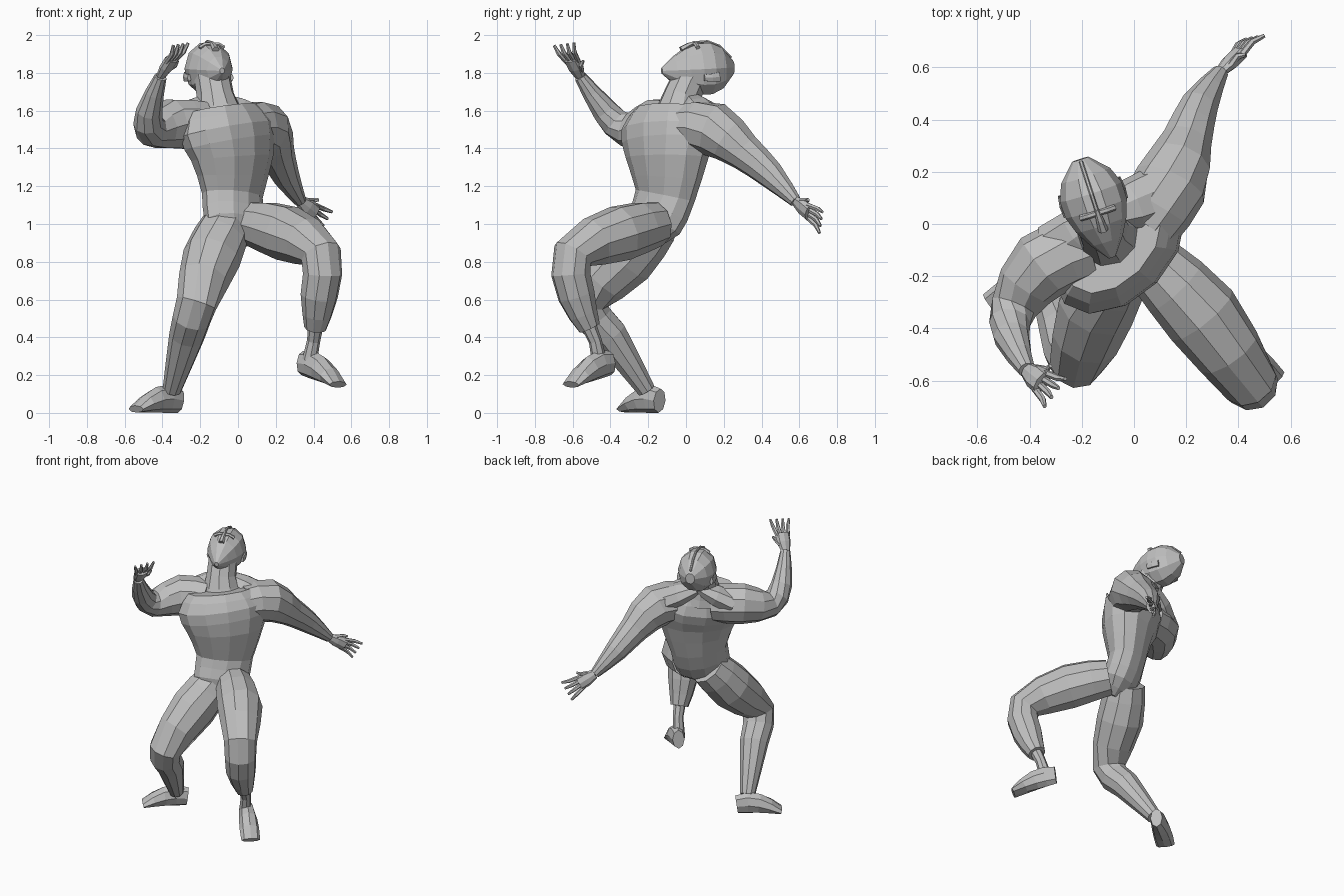
import bpy, bmesh, math
from mathutils import Vector

cube = bpy.data.objects.get("Cube")
if cube:
    bpy.data.objects.remove(cube, do_unlink=True)

tone = 0.52
grey = bpy.data.materials.new("plain grey")
grey.use_nodes = True
grey.diffuse_color = (tone, tone, tone, 1)
shader = grey.node_tree.nodes["Principled BSDF"]
shader.inputs["Base Color"].default_value = grey.diffuse_color


def loft(name, rings, side, flat=1.0, sides=10):
    """Closed faceted tube; a ring is x, y, z, half width and, if it differs, half depth."""
    centres = [Vector(ring[:3]) for ring in rings]
    last = len(rings) - 1
    bm = bmesh.new()
    loops = []
    for i, centre in enumerate(centres):
        before, after = centres[max(i - 1, 0)], centres[min(i + 1, last)]
        tangent = ((centre - before).normalized() + (after - centre).normalized()).normalized()
        across = (side - tangent * side.dot(tangent)).normalized()
        deep = tangent.cross(across) * flat * rings[i][-1]
        across = across * rings[i][3]
        angles = [math.tau * k / sides for k in range(sides)]
        loops.append([bm.verts.new(centre + across * math.cos(a) + deep * math.sin(a))
                      for a in angles])
    for lower, upper in zip(loops, loops[1:]):
        for k in range(sides):
            bm.faces.new((lower[k - 1], lower[k], upper[k], upper[k - 1]))
    bm.faces.new(loops[0])
    bm.faces.new(loops[-1])
    bmesh.ops.recalc_face_normals(bm, faces=bm.faces)
    mesh = bpy.data.meshes.new(name)
    bm.to_mesh(mesh)
    bm.free()
    mesh.materials.append(grey)
    bpy.context.collection.objects.link(bpy.data.objects.new(name, mesh))


def rounded(joints):
    """Add a ring on the smooth curve halfway between each pair of joints."""
    keys = [Vector(joint) for joint in joints]
    padded = [keys[0]] + keys + [keys[-1]]
    result = [keys[0]]
    for a, b, c, d in zip(padded, padded[1:], padded[2:], padded[3:]):
        result += [((b + c) * 9 - a - d) / 16, c]
    return result


def ring(point, *radii):
    return (*point, *radii)


def hand(name, wrist, reach, spread):
    """Flat palm, four fanned and bent fingers, and a thumb."""
    wrist, reach, spread = Vector(wrist), Vector(reach).normalized(), Vector(spread).normalized()
    middle, knuckle = wrist + reach * .06, wrist + reach * .12
    loft(name + "_palm", [ring(wrist, .032), ring(middle, .048), ring(knuckle, .048)],
         spread, flat=.6, sides=8)
    bend = spread.cross(reach) * .012
    digits = [("finger_%d" % (i + 1), knuckle + spread * offset * .024,
               reach * .1 + spread * offset * .02)
              for i, offset in enumerate((1.5, .5, -.5, -1.5))]
    digits.append(("thumb", middle + spread * .03, (reach + spread) * .04))
    for label, start, stretch in digits:
        loft(name + "_" + label,
             [ring(start - reach * .02, .014), ring(start + stretch / 2 + bend, .013),
              ring(start + stretch, .008)], spread, sides=6)


def foot(name, heel, toe, side):
    """Foot on a flat sole, highest at the instep, low and broad at the toe."""
    heel, toe = Vector(heel), Vector(toe)
    rings = []
    for t in (0, .25, .5, .75, 1):
        height = .02 + .055 * math.sin(math.pi * (.3 + .7 * t))
        rings.append(ring(heel.lerp(toe, t) + Vector((0, 0, height)),
                          .04 + .025 * math.sin(2 * t), height))
    loft(name, rings, side, sides=8)


BODY_LEFT = Vector((1, 1, 0))
BODY_FRONT = Vector((1, -1, 0))

# Torso turned to its left and leaning back, from crotch to collar
loft("torso", rounded([(0, -.22, .9, .08), (-.02, -.17, 1, .18), (-.03, -.11, 1.15, .19),
                       (-.03, -.1, 1.35, .26), (-.06, -.09, 1.5, .3), (-.08, -.08, 1.61, .22)]),
     BODY_LEFT, flat=.65, sides=12)
nape = Vector((-.12, .03, 1.66))
loft("neck", rounded([(-.1, -.04, 1.56, .14), (-.12, -.02, 1.68, .1), (-.14, .04, 1.8, .1)]),
     BODY_LEFT)

# Head tipped back: an egg from chin to crown
CHIN, CROWN = Vector((-.08, -.14, 1.81)), Vector((-.21, .26, 1.83))
HEAD_LEFT = Vector((.95, .3, 0)).normalized()
FACE_UP = HEAD_LEFT.cross(CROWN - CHIN).normalized()
HEAD_DEPTH = 1.15


def head_radius(t):
    return .127 * math.sin(math.pi * t ** 1.3) ** .65


def on_head(t, angle):
    """Point on the head surface; angle zero is the middle of the face."""
    around = HEAD_LEFT * math.sin(angle) + FACE_UP * math.cos(angle) * HEAD_DEPTH
    return CHIN.lerp(CROWN, t) + around * head_radius(t)


stations = [.03 + .94 * i / 6 for i in range(7)]
loft("head", [ring(CHIN.lerp(CROWN, t), head_radius(t)) for t in stations],
     HEAD_LEFT, flat=HEAD_DEPTH)
loft("nose", [ring(on_head(t, 0), .035 - t / 20) for t in (.5, .4, .3)], HEAD_LEFT, sides=6)
loft("brow", [ring(on_head(.47, a), .012) for a in (-.6, -.3, .3, .6)], CROWN - CHIN, sides=6)
loft("crest", [ring(on_head(t, 0), .008) for t in (.5, .65, .8, .95)], HEAD_LEFT, sides=6)
for name, angle in (("left_ear", 1.9), ("right_ear", -1.9)):
    loft(name, [ring(on_head(t, angle), .012, t / 25) for t in (.5, .6, .7)], HEAD_LEFT, sides=6)

# Left arm swept back and down
left_wrist = (.33, .58, 1.12)
loft("left_arm", rounded([(.05, 0, 1.51, .13), (.14, .15, 1.5, .145), (.2, .31, 1.38, .1),
                          (.25, .45, 1.26, .075), ring(left_wrist, .033)]), BODY_FRONT)
hand("left_hand", left_wrist, reach=(.6, .6, -.5), spread=(.5, .1, .8))

# Right arm reaching forward with the forearm raised
right_wrist = (-.41, -.56, 1.78)
loft("right_arm", rounded([(-.18, -.09, 1.52, .13), (-.35, -.16, 1.53, .135),
                           (-.46, -.32, 1.5, .09), (-.47, -.43, 1.6, .07),
                           ring(right_wrist, .033)]), BODY_FRONT)
hand("right_hand", right_wrist, reach=(.5, -.4, .8), spread=(.6, .8, .1))

# Sloping muscle from the neck to each shoulder
for name, shoulder in (("left_trapezius", (.1, .12, 1.55)), ("right_trapezius", (-.3, -.1, 1.55))):
    loft(name, [ring(nape, .06), ring(nape.lerp(Vector(shoulder), .5), .1), ring(shoulder, .11)],
         BODY_FRONT, flat=.7, sides=8)

# Left leg lifted, with a thin ankle below the trouser hem
hem = (.41, -.51, .45)
loft("left_leg", rounded([(.08, -.16, 1, .12), (.26, -.35, .95, .15), (.44, -.6, .84, .11),
                          (.43, -.58, .62, .1), ring(hem, .06)]), BODY_LEFT)
loft("left_ankle", [ring(hem, .04), (.4, -.48, .38, .035), (.38, -.46, .28, .04)],
     BODY_LEFT, sides=8)
foot("left_foot", heel=(.34, -.4, .2), toe=(.53, -.61, .13), side=BODY_LEFT)

# Right leg standing with a bent knee
loft("right_leg", rounded([(-.06, -.16, 1, .13), (-.14, -.31, .82, .155), (-.22, -.52, .58, .11),
                           (-.27, -.4, .41, .095), (-.35, -.21, .12, .05)]), BODY_LEFT)
foot("right_foot", heel=(-.31, -.14, 0), toe=(-.54, -.32, 0), side=Vector((.6, -.8, 0)))
